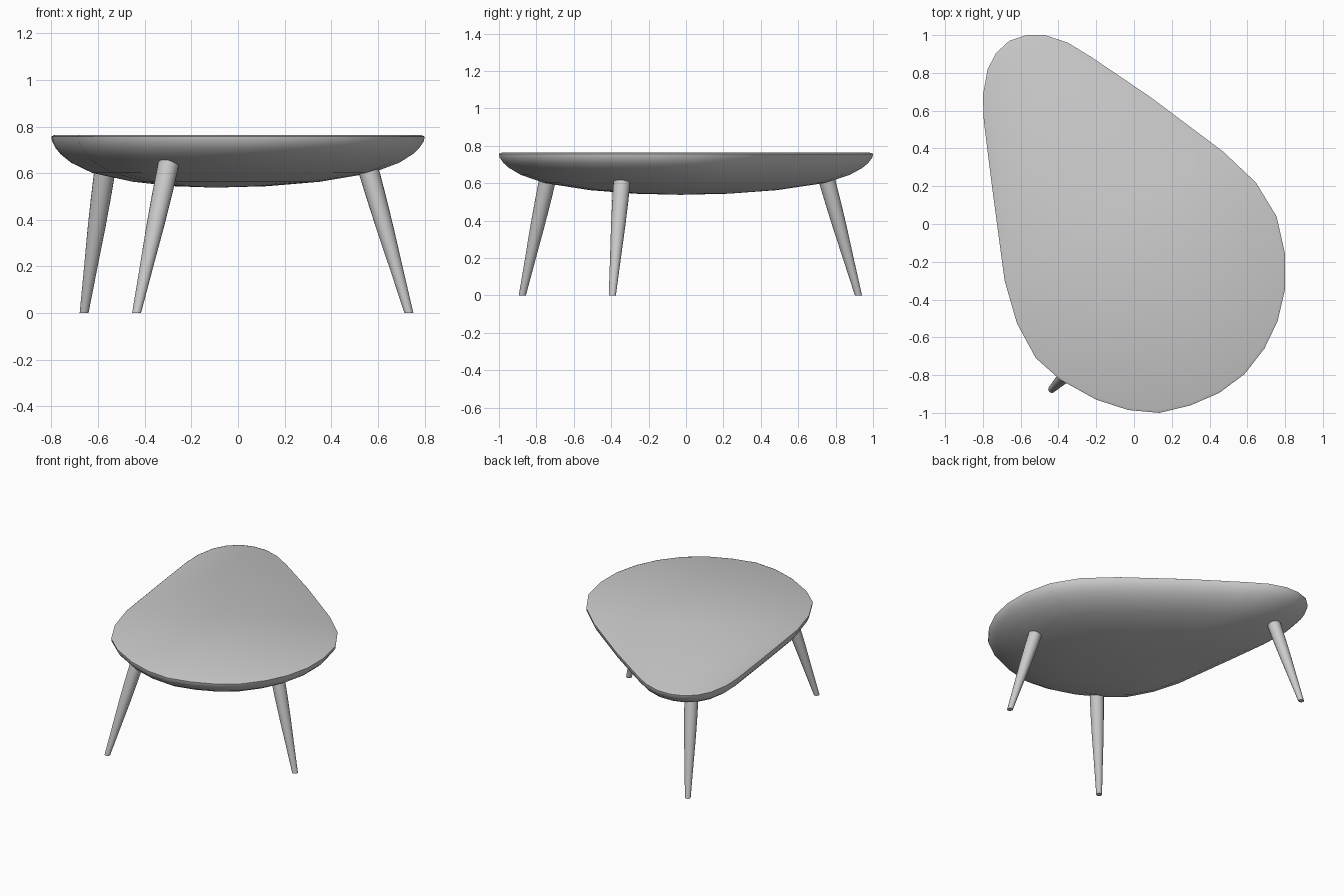
import bpy
import bmesh
from mathutils import Vector

if "Cube" in bpy.data.objects:
    bpy.data.objects.remove(bpy.data.objects["Cube"])


def make_object(name, bm, angle=0.7):
    bmesh.ops.recalc_face_normals(bm, faces=bm.faces)
    mesh = bpy.data.meshes.new(name)
    bm.to_mesh(mesh)
    bm.free()
    obj = bpy.data.objects.new(name, mesh)
    bpy.context.collection.objects.link(obj)
    bpy.ops.object.select_all(action='DESELECT')
    obj.select_set(True)
    bpy.context.view_layer.objects.active = obj
    bpy.ops.object.shade_smooth_by_angle(angle=angle)
    return obj


def bridge(bm, rings):
    for a, b in zip(rings, rings[1:]):
        n = len(a)
        for i in range(n):
            j = (i + 1) % n
            bm.faces.new((a[i], a[j], b[j], b[i]))


# Table top: pebble-shaped outline with a flat top and a shallow bowl underside
outline = [
    (-0.57, 1.0), (-0.47, 1.0), (-0.35, 0.96), (-0.22, 0.88), (0.09, 0.67),
    (0.47, 0.385), (0.645, 0.22), (0.755, 0.04), (0.80, -0.16), (0.80, -0.345),
    (0.76, -0.515), (0.69, -0.66), (0.585, -0.795), (0.45, -0.895),
    (0.30, -0.96), (0.135, -1.0), (-0.03, -0.985), (-0.20, -0.93),
    (-0.39, -0.825), (-0.52, -0.71), (-0.62, -0.525), (-0.685, -0.30),
    (-0.75, 0.185), (-0.795, 0.545), (-0.80, 0.68), (-0.775, 0.82),
    (-0.73, 0.905), (-0.66, 0.97)]
profile = [  # (outline scale, height)
    (0.985, 0.763), (1.0, 0.757), (0.997, 0.738), (0.975, 0.708),
    (0.945, 0.682), (0.88, 0.645), (0.75, 0.601), (0.5, 0.563),
    (0.25, 0.544)]
centre = Vector((-0.1, -0.03))
bm = bmesh.new()
rings = []
for s, z in profile:
    ring = []
    for p in outline:
        q = centre + (Vector(p) - centre) * s
        ring.append(bm.verts.new((q.x, q.y, z)))
    rings.append(ring)
bridge(bm, rings)
bm.faces.new(rings[0])
tip = bm.verts.new((centre.x, centre.y, 0.538))
for i in range(len(outline)):
    bm.faces.new((rings[-1][i - 1], rings[-1][i], tip))
make_object("table_top", bm)


# Splayed, tapered round legs with level feet
def leg(name, foot, top, sides=20):
    foot, top = Vector(foot), Vector(top)
    bm = bmesh.new()
    rings = []
    for t, r in [(0, 0.019), (0.3, 0.029), (0.55, 0.038), (0.75, 0.043), (1, 0.047)]:
        c = bmesh.ops.create_circle(bm, segments=sides, radius=r)["verts"]
        bmesh.ops.translate(bm, verts=c, vec=foot.lerp(top, t))
        rings.append(c)
    bridge(bm, rings)
    bm.faces.new(rings[0])
    bm.faces.new(rings[-1])
    make_object(name, bm)


leg("front_leg", (-0.435, -0.875, 0), (-0.292, -0.73, 0.665))
leg("right_leg", (0.733, -0.394, 0), (0.545, -0.338, 0.665))
leg("back_leg", (-0.66, 0.922, 0), (-0.563, 0.74, 0.665))
